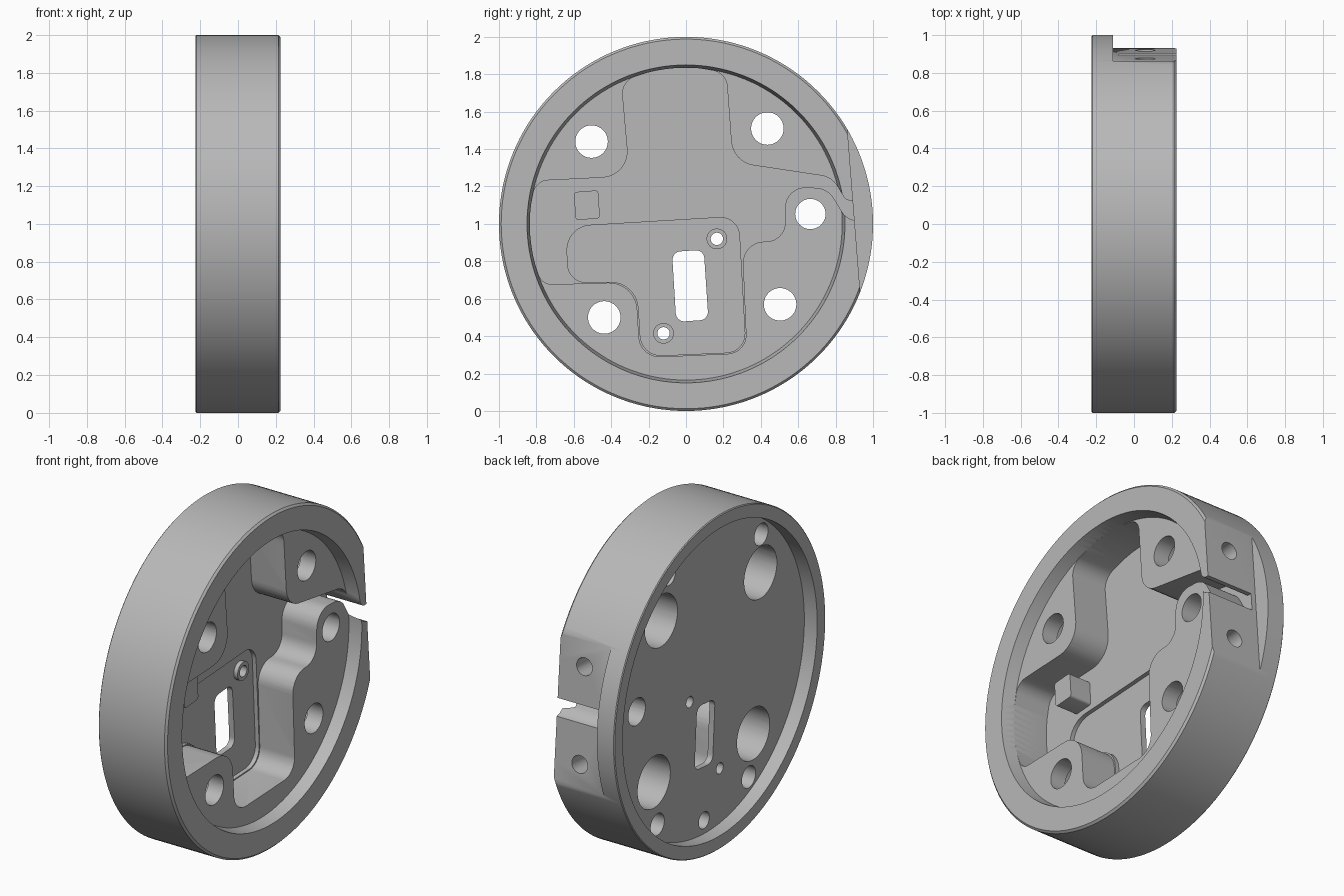
import bpy, bmesh, math
from mathutils import Vector, Matrix

cube = bpy.data.objects.get("Cube")
if cube:
    bpy.data.objects.remove(cube)

grey = bpy.data.materials.new("plain grey")
grey.use_nodes = True
colour = (0.48, 0.48, 0.48, 1)
grey.diffuse_color = colour
grey.node_tree.nodes["Principled BSDF"].inputs["Base Color"].default_value = colour

FRONT, LEDGE, FLOOR, POCKET, STEP, BACK, REAR = 0.225, 0.15, -0.08, -0.105, -0.11, -0.14, -0.225
INNER = 0.835


def finish(name, bm):
    bmesh.ops.recalc_face_normals(bm, faces=bm.faces)
    mesh = bpy.data.meshes.new(name)
    bm.to_mesh(mesh)
    bm.free()
    mesh.materials.append(grey)
    obj = bpy.data.objects.new(name, mesh)
    bpy.context.collection.objects.link(obj)
    return obj


def prism(name, outline, x0, x1):
    """Extrude a (y, z) outline along x."""
    bm = bmesh.new()
    face = bm.faces.new([bm.verts.new((x0, y, z)) for y, z in outline])
    new = bmesh.ops.extrude_face_region(bm, geom=[face])["geom"]
    bmesh.ops.translate(bm, vec=(x1 - x0, 0, 0),
                        verts=[v for v in new if isinstance(v, bmesh.types.BMVert)])
    return finish(name, bm)


def ring(y, z, r, n=40):
    return [(y + r * math.cos(2 * math.pi * i / n), z + r * math.sin(2 * math.pi * i / n))
            for i in range(n)]


def arc(a0, a1, n):
    """Points on the inner wall, with no rounding."""
    angles = [math.radians(a0 + (a1 - a0) * i / n) for i in range(n + 1)]
    return [(INNER * math.cos(a), 1 + INNER * math.sin(a), 0) for a in angles]


def rounded(corners, steps=8):
    """Fillet every (y, z, radius) corner of a polygon."""
    out = []
    for i, (y, z, r) in enumerate(corners):
        p = Vector((y, z))
        if not r:
            out.append((y, z))
            continue
        to_a = Vector(corners[i - 1][:2]) - p
        to_b = Vector(corners[(i + 1) % len(corners)][:2]) - p
        half = to_a.angle(to_b) / 2
        t = min(r / math.tan(half), 0.49 * to_a.length, 0.49 * to_b.length)
        a, b = to_a.normalized(), to_b.normalized()
        centre = p + (a + b).normalized() * t / math.cos(half)
        start, end = p + a * t - centre, p + b * t - centre
        sweep = math.pi - 2 * half
        for k in range(steps + 1):
            f = k / steps
            v = (start * math.sin((1 - f) * sweep) + end * math.sin(f * sweep)) / math.sin(sweep)
            out.append(tuple(centre + v))
    return out


def combine(body, tool, operation="DIFFERENCE"):
    mod = body.modifiers.new(tool.name, "BOOLEAN")
    mod.operation, mod.solver, mod.object = operation, "EXACT", tool
    bpy.context.view_layer.objects.active = body
    bpy.ops.object.modifier_apply(modifier=mod.name)
    bpy.data.objects.remove(tool)


# Round housing: turned profile with a rear recess and a tapered front rebate
profile = [(BACK, 0), (BACK, 0.92), (REAR, 0.92), (REAR, 0.995), (REAR + 0.005, 1),
           (FRONT - 0.012, 1), (FRONT, 0.988), (FRONT, 0.85), (LEDGE, INNER), (LEDGE, 0)]
bm = bmesh.new()
verts = [bm.verts.new((x, 0, r)) for x, r in profile]
edges = [bm.edges.new(pair) for pair in zip(verts, verts[1:])]
bmesh.ops.spin(bm, geom=verts + edges, cent=(0, 0, 0), axis=(1, 0, 0),
               angle=2 * math.pi, steps=144)
bmesh.ops.remove_doubles(bm, verts=bm.verts, dist=0.0001)
bmesh.ops.translate(bm, verts=bm.verts, vec=(0, 0, 1))
housing = finish("housing", bm)

# Main cavity between the screw bosses, opening through the side gap
cavity = ([(-0.345, 1.763, 0.13)] + arc(104, 85, 6) + [(0.215, 1.807, 0.13),
          (0.25, 1.33, 0.14), (0.78, 1.25, 0.12), (0.855, 1.125, 0.04),
          (1.1, 1.13, 0), (1.1, 1.01, 0), (0.86, 1.02, 0.1), (0.76, 1.19, 0.12),
          (0.53, 1.2, 0.13), (0.53, 0.91, 0.1), (0.3, 0.9, 0.13), (0.325, 0.31, 0.1),
          (-0.245, 0.285, 0.11), (-0.27, 0.69, 0.15), (-0.77, 0.675, 0.1)]
          + arc(195, 173, 8) + [(-0.803, 1.23, 0.11), (-0.3, 1.255, 0.14)])
combine(housing, prism("cavity", rounded(cavity), FLOOR, 0.4))

# Shallow rounded pocket in the floor
pocket = [(-0.64, 0.985, 0.13), (0.28, 1.04, 0.1), (0.32, 0.316, 0.1),
          (-0.238, 0.292, 0.11), (-0.262, 0.695, 0.15), (-0.63, 0.684, 0.1)]
combine(housing, prism("pocket", rounded(pocket), POCKET, FLOOR + 0.01))

# Raised block and two small screw seats
block = [(-0.6, 1.17, 0.015), (-0.47, 1.18, 0.015), (-0.46, 1.03, 0.015), (-0.59, 1.02, 0.015)]
combine(housing, prism("block", rounded(block, 3), FLOOR - 0.015, 0.06), "UNION")
seats = [(0.165, 0.92), (-0.12, 0.415)]
for y, z in seats:
    combine(housing, prism("seat", ring(y, z, 0.055), POCKET - 0.015, FLOOR), "UNION")
    combine(housing, prism("seat_hole", ring(y, z, 0.033), -0.3, 0))

# Cable slot
slot = [(-0.075, 0.85, 0.045), (0.095, 0.862, 0.045), (0.12, 0.488, 0.045), (-0.052, 0.476, 0.045)]
combine(housing, prism("slot", rounded(slot), -0.3, 0))

# Boss screw holes, counterbored from the rear
for y, z in [(-0.505, 1.44), (0.435, 1.51), (-0.437, 0.5), (0.503, 0.57)]:
    combine(housing, prism("boss_hole", ring(y, z, 0.087), -0.3, 0.4))
    combine(housing, prism("counterbore", ring(y, z, 0.155, 48), -0.3, 0.05))
combine(housing, prism("pivot_hole", ring(0.665, 1.053, 0.081), -0.3, 0.4))

# Blind holes around the rear face
for angle, r in [(127.5, 0.065), (64.5, 0.065), (242, 0.065), (304, 0.065), (272, 0.05)]:
    a = math.radians(angle)
    combine(housing, prism("rear_hole", ring(0.84 * math.cos(a), 1 + 0.84 * math.sin(a), r), -0.3, 0))

# Flat on the side with two blind cross holes, leaving the rear flange round
tilt = math.radians(4.5)
normal = Vector((0, math.cos(tilt), math.sin(tilt)))
along = Vector((0, -math.sin(tilt), math.cos(tilt)))
centre = Vector((0, 0, 1))
flat = [centre + normal * d + along * s for d, s in ((0.9, -0.7), (1.3, -0.7), (1.3, 0.7), (0.9, 0.7))]
combine(housing, prism("flat", [(p.y, p.z) for p in flat], STEP, 0.5))
for s in (-0.29, 0.28):
    bm = bmesh.new()
    bmesh.ops.create_cone(bm, cap_ends=True, segments=32, radius1=0.052, radius2=0.052, depth=0.3)
    spot = centre + normal * 0.92 + along * s + Vector((0.06, 0, 0))
    turn = normal.to_track_quat("Z", "Y").to_matrix().to_4x4()
    bmesh.ops.transform(bm, matrix=Matrix.Translation(spot) @ turn, verts=bm.verts)
    combine(housing, finish("cross_hole", bm))

# Smooth curved walls, sharp edges
bpy.ops.object.select_all(action="DESELECT")
housing.select_set(True)
bpy.context.view_layer.objects.active = housing
bpy.ops.object.shade_smooth_by_angle(angle=math.radians(30))
